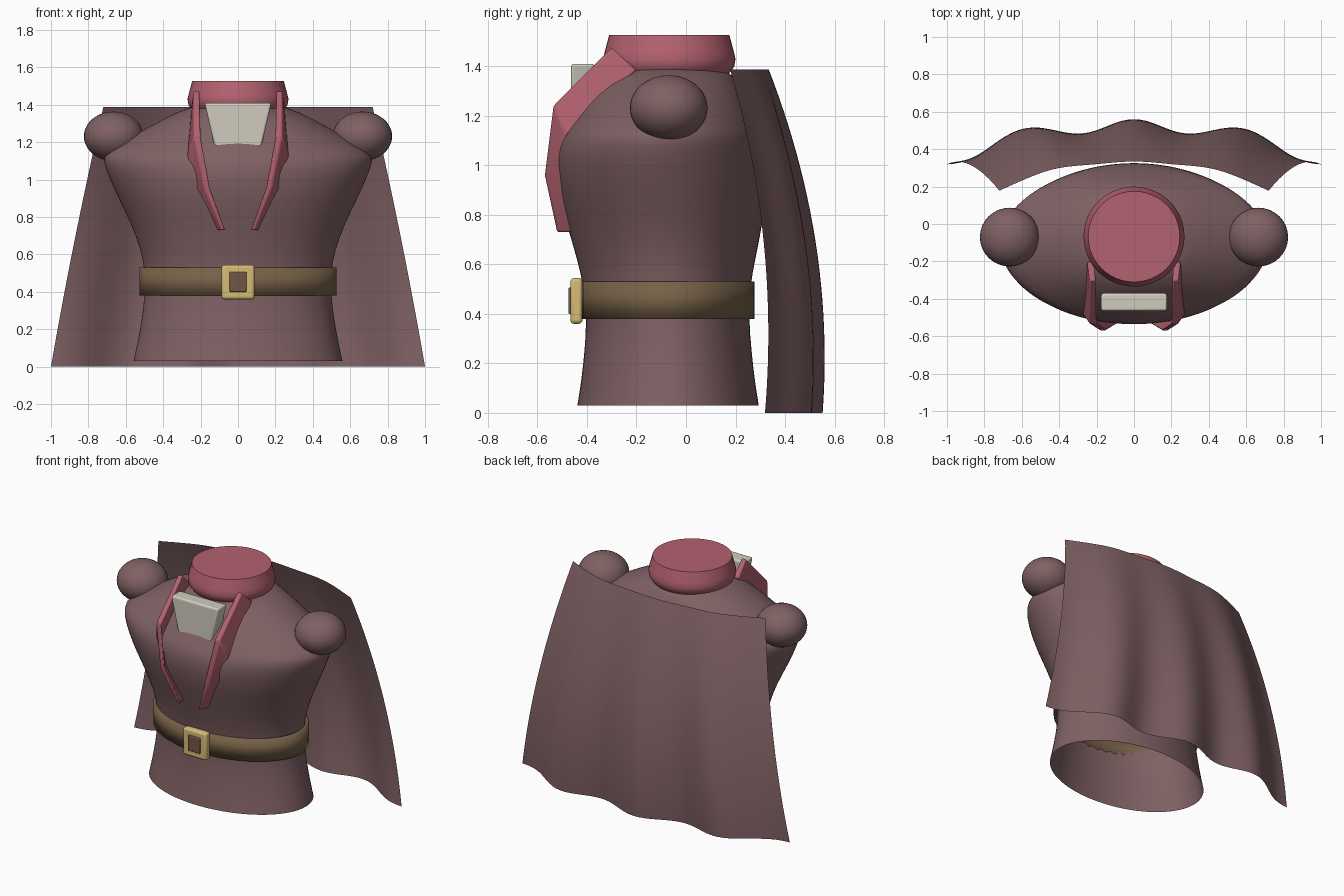
import bpy
import bmesh
import math

default = bpy.data.objects.get("Cube")
if default:
    bpy.data.objects.remove(default, do_unlink=True)


def material(name, rgb):
    m = bpy.data.materials.new(name)
    m.use_nodes = True
    m.diffuse_color = (*rgb, 1)
    m.node_tree.nodes["Principled BSDF"].inputs["Base Color"].default_value = (*rgb, 1)
    return m


CLOTH = material("dusty maroon cloth", (0.215, 0.12, 0.127))
PINK = material("rose trim", (0.45, 0.122, 0.16))
IVORY = material("ivory", (0.63, 0.6, 0.52))
LEATHER = material("brown leather", (0.185, 0.12, 0.063))
GOLD = material("pale gold", (0.67, 0.51, 0.18))
DARK = material("dark brown", (0.16, 0.095, 0.06))


def finish(name, bm, mat, angle=40):
    bmesh.ops.recalc_face_normals(bm, faces=bm.faces)
    mesh = bpy.data.meshes.new(name)
    bm.to_mesh(mesh)
    bm.free()
    mesh.materials.append(mat)
    ob = bpy.data.objects.new(name, mesh)
    bpy.context.collection.objects.link(ob)
    bpy.ops.object.select_all(action="DESELECT")
    ob.select_set(True)
    bpy.context.view_layer.objects.active = ob
    if angle:
        bpy.ops.object.shade_smooth_by_angle(angle=math.radians(angle))
    return ob


def bridge(bm, rings, closed=True):
    """Join consecutive rows of vertices with quads."""
    for a, b in zip(rings, rings[1:]):
        n = len(a)
        for i in range(n if closed else n - 1):
            j = (i + 1) % n
            bm.faces.new((a[i], a[j], b[j], b[i]))


def loft(name, rows, mat, cap=False, segments=48, angle=40):
    """Stack ellipses given as (z, half width, front y, back y)."""
    bm = bmesh.new()
    rings = []
    for z, rx, front, back in rows:
        cy, ry = (front + back) / 2, (back - front) / 2
        turns = [math.tau * i / segments for i in range(segments)]
        rings.append([bm.verts.new((rx * math.cos(t), cy + ry * math.sin(t), z)) for t in turns])
    bridge(bm, rings)
    if cap:
        bm.faces.new(rings[-1])
    return finish(name, bm, mat, angle)


def block(name, top, bottom, z0, z1, y0, y1, mat, bevel):
    """Box whose half width goes from bottom to top, with rounded edges."""
    bm = bmesh.new()
    rings = [[bm.verts.new((x, y, z)) for x, y in ((-w, y0), (w, y0), (w, y1), (-w, y1))]
             for w, z in ((bottom, z0), (top, z1))]
    bridge(bm, rings)
    for ring in rings:
        bm.faces.new(ring)
    ob = finish(name, bm, mat, 35)
    mod = ob.modifiers.new("rounded edges", "BEVEL")
    mod.width, mod.segments = bevel, 3
    return ob


# Torso, open at the bottom
torso = loft("torso", [
    (0.03, 0.56, -0.44, 0.295),
    (0.12, 0.54, -0.425, 0.28),
    (0.25, 0.515, -0.41, 0.265),
    (0.38, 0.5, -0.402, 0.255),
    (0.5, 0.497, -0.412, 0.258),
    (0.62, 0.518, -0.44, 0.28),
    (0.76, 0.57, -0.482, 0.31),
    (0.9, 0.64, -0.525, 0.326),
    (1.0, 0.685, -0.54, 0.328),
    (1.08, 0.717, -0.535, 0.318),
    (1.13, 0.722, -0.51, 0.305),
    (1.17, 0.675, -0.48, 0.288),
    (1.28, 0.485, -0.41, 0.24),
    (1.37, 0.31, -0.33, 0.19),
    (1.41, 0.2, -0.25, 0.12),
], CLOTH, cap=True, angle=60)
torso.modifiers.new("smooth", "SUBSURF").levels = 1

# Collar with a closed top
loft("collar", [
    (1.35, 0.215, -0.28, 0.145),
    (1.375, 0.248, -0.313, 0.178),
    (1.4, 0.265, -0.33, 0.195),
    (1.43, 0.27, -0.335, 0.2),
    (1.46, 0.263, -0.328, 0.193),
    (1.527, 0.245, -0.31, 0.175),
], PINK, cap=True)

# Belt band
belt = loft("belt", [(0.38, 0.527, -0.425, 0.277), (0.53, 0.527, -0.425, 0.277)], LEATHER)
band = belt.modifiers.new("thickness", "SOLIDIFY")
band.thickness, band.offset = 0.02, -1

# Buckle and chest panel
block("buckle", 0.088, 0.088, 0.36, 0.545, -0.467, -0.418, GOLD, 0.015)
block("buckle_centre", 0.046, 0.046, 0.4, 0.507, -0.475, -0.44, DARK, 0.006)
block("chest_panel", 0.178, 0.122, 1.163, 1.41, -0.465, -0.37, IVORY, 0.012)

# Lapels: front edge, back edge and thickness at each station
STATIONS = [
    ((0.222, -0.3, 1.475), (0.23, -0.2, 1.385), 0.04),
    ((0.217, -0.535, 1.24), (0.25, -0.485, 1.12), 0.045),
    ((0.165, -0.57, 0.96), (0.2, -0.5, 0.95), 0.04),
    ((0.08, -0.52, 0.73), (0.098, -0.45, 0.73), 0.03),
]
for side, label in ((1, "left"), (-1, "right")):
    bm = bmesh.new()
    rings = []
    for front, back, thick in STATIONS:
        ring = []
        for (x, y, z), shift in ((front, -0.4), (front, 0.4), (back, 0.5), (back, -0.5)):
            ring.append(bm.verts.new((side * (x + shift * thick), y, z)))
        rings.append(ring)
    bridge(bm, rings)
    bm.faces.new(rings[0])
    bm.faces.new(rings[-1])
    lapel = finish(label + "_lapel", bm, PINK, 30)
    mod = lapel.modifiers.new("rounded edges", "BEVEL")
    mod.width, mod.segments = 0.008, 2

    # Shoulder ball
    bm = bmesh.new()
    bmesh.ops.create_uvsphere(bm, u_segments=32, v_segments=20, radius=1)
    bmesh.ops.scale(bm, vec=(0.159, 0.157, 0.132), verts=bm.verts)
    bmesh.ops.translate(bm, vec=(side * 0.665, -0.07, 1.232), verts=bm.verts)
    finish(label + "_shoulder", bm, CLOTH, 60)

# Cape: a flaring sheet whose folds deepen toward the hem
COLUMNS, ROWS = 64, 24
bm = bmesh.new()
rings = []
for r in range(ROWS + 1):
    t = r / ROWS
    middle = 0.33 + 0.5 * t - 0.32 * t * t
    edge = 0.18 + 0.42 * t - 0.26 * t * t
    half = 0.72 + 0.32 * t - 0.04 * t * t
    ring = []
    for c in range(COLUMNS + 1):
        u = 2 * c / COLUMNS - 1
        y = edge + (middle - edge) * (1 - abs(u) ** 2.5)
        y += (0.004 + 0.038 * t) * math.cos(math.tau * u / 0.6)
        ring.append(bm.verts.new((u * half, y, 1.388 * (1 - t))))
    rings.append(ring)
bridge(bm, rings, closed=False)
finish("cape", bm, CLOTH, 60)
